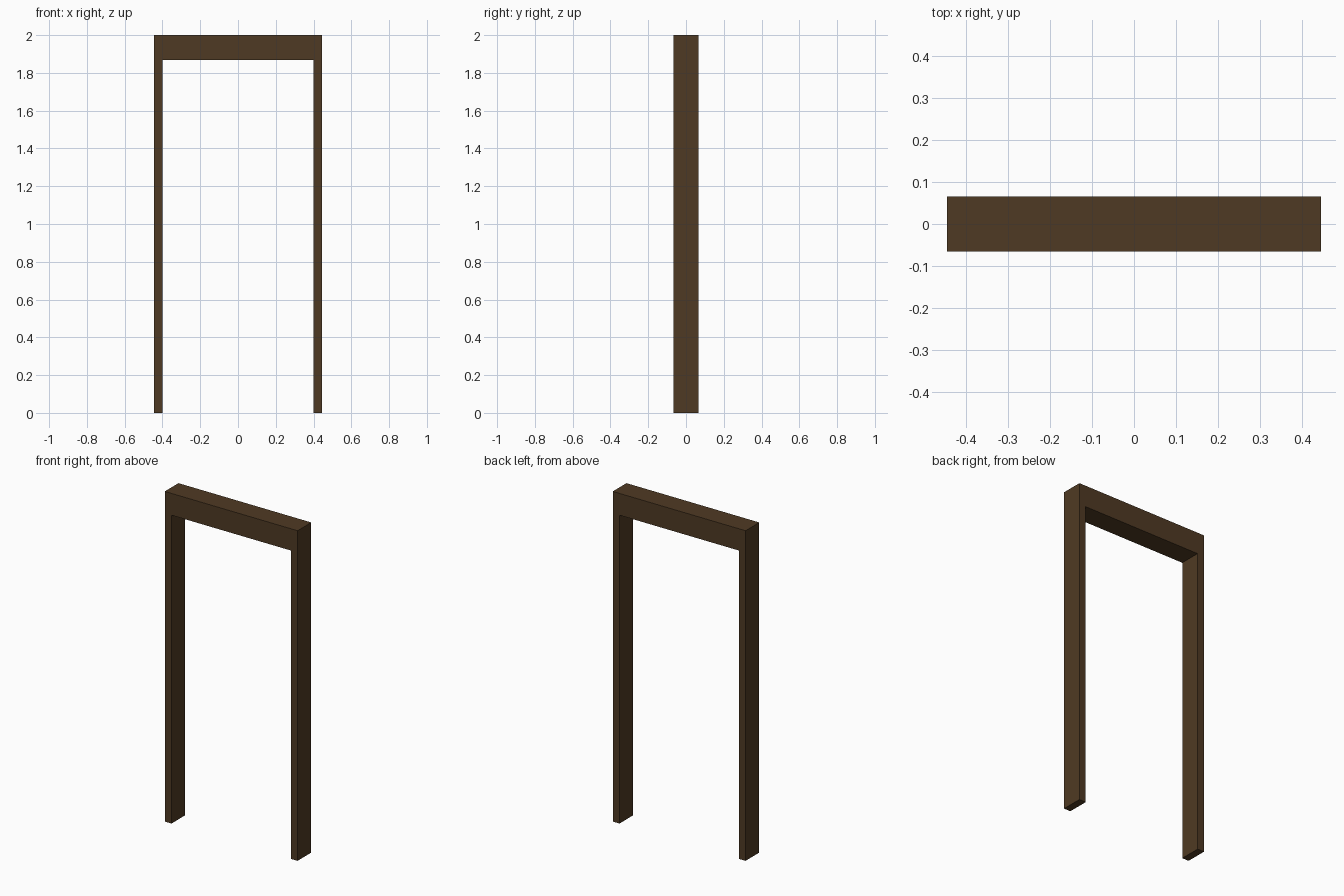
import bpy, bmesh

if "Cube" in bpy.data.objects:
    bpy.data.objects.remove(bpy.data.objects["Cube"])

# Overall dimensions
OUTER, INNER = 0.445, 0.40     # half widths of frame and opening
HEIGHT, LINTEL = 2.0, 1.868    # total height, underside of the head
DEPTH = 0.131

# Dark brown wood
wood = bpy.data.materials.new("dark_brown_wood")
wood.diffuse_color = (0.078, 0.042, 0.017, 1.0)
wood.use_nodes = True
wood.node_tree.nodes["Principled BSDF"].inputs["Base Color"].default_value = wood.diffuse_color

# Door frame: U-shaped profile extruded through the wall depth
half = [(INNER, LINTEL), (INNER, 0), (OUTER, 0), (OUTER, HEIGHT)]
profile = half + [(-x, z) for x, z in reversed(half)]

bm = bmesh.new()
front = bm.faces.new([bm.verts.new((x, -DEPTH / 2, z)) for x, z in profile])
ext = bmesh.ops.extrude_face_region(bm, geom=[front], use_keep_orig=True)
moved = [v for v in ext["geom"] if isinstance(v, bmesh.types.BMVert)]
bmesh.ops.translate(bm, verts=moved, vec=(0, DEPTH, 0))
bmesh.ops.recalc_face_normals(bm, faces=bm.faces)

mesh = bpy.data.meshes.new("door_frame")
bm.to_mesh(mesh)
bm.free()
mesh.materials.append(wood)
bpy.context.collection.objects.link(bpy.data.objects.new("door_frame", mesh))
